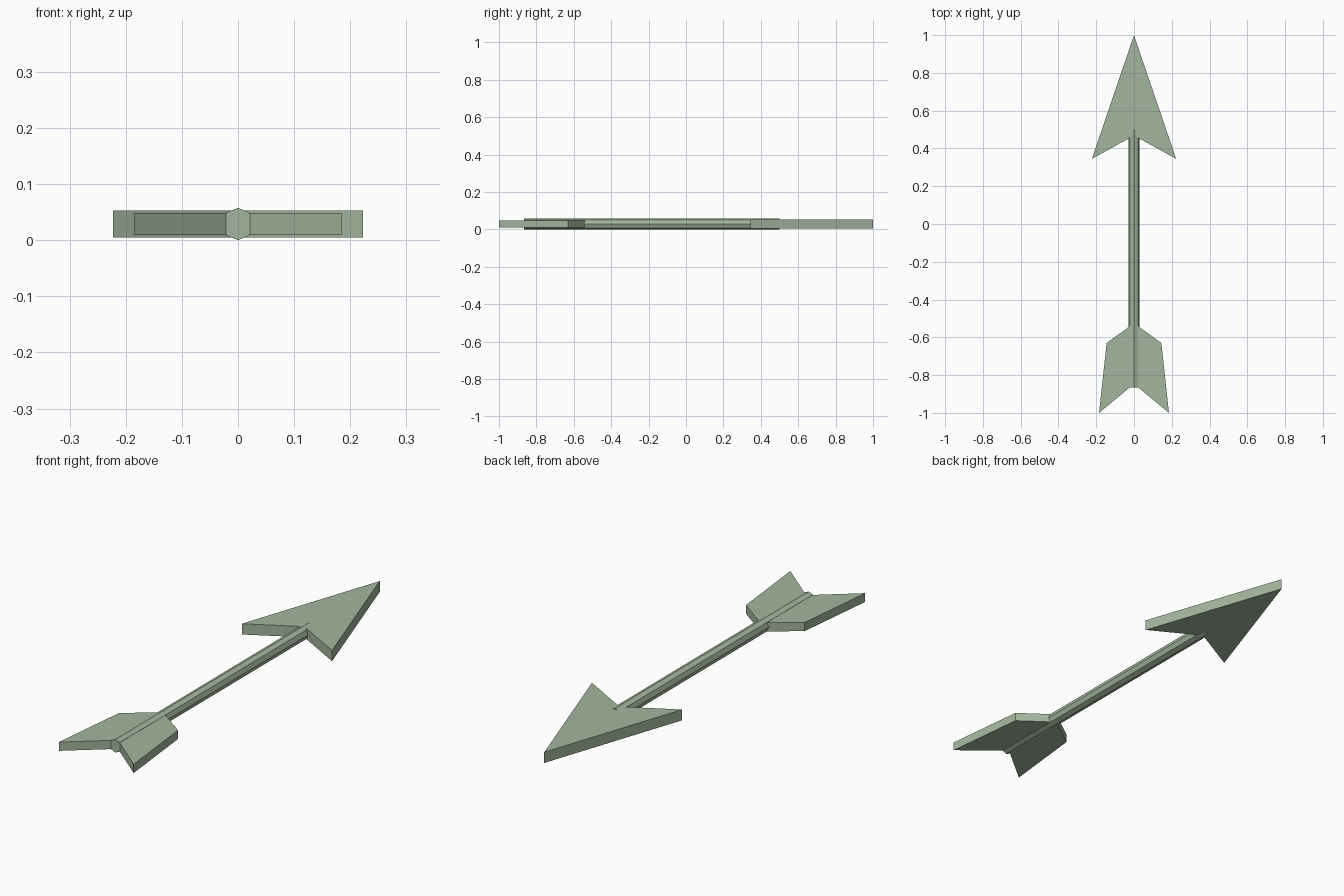
import bpy
import bmesh
import math

cube = bpy.data.objects.get("Cube")
if cube:
    bpy.data.objects.remove(cube, do_unlink=True)

# Single sage green material
SAGE = (0.37, 0.47, 0.34, 1.0)
sage = bpy.data.materials.new("sage_green")
sage.use_nodes = True
sage.diffuse_color = SAGE
bsdf = next(n for n in sage.node_tree.nodes if n.type == 'BSDF_PRINCIPLED')
bsdf.inputs["Base Color"].default_value = SAGE
bsdf.inputs["Roughness"].default_value = 0.8

MID_Z = 0.029      # height of the arrow's axis
RADIUS = 0.0288    # shaft radius


def mirrored_plate(name, half_outline, thickness):
    """Extrude a flat outline, given for +x from front of axis to back of axis."""
    left = [(-x, y) for x, y in reversed(half_outline) if x > 0]
    bm = bmesh.new()
    z = MID_Z - thickness / 2
    face = bm.faces.new([bm.verts.new((x, y, z)) for x, y in half_outline + left])
    top = bmesh.ops.extrude_face_region(bm, geom=[face])
    verts = [g for g in top["geom"] if isinstance(g, bmesh.types.BMVert)]
    bmesh.ops.translate(bm, verts=verts, vec=(0, 0, thickness))
    bmesh.ops.recalc_face_normals(bm, faces=bm.faces)
    # Split the concave caps into clean triangles
    caps = [f for f in bm.faces if len(f.verts) > 4 or abs(f.normal.z) > 0.9]
    bmesh.ops.triangulate(bm, faces=caps)
    mesh = bpy.data.meshes.new(name)
    bm.to_mesh(mesh)
    bm.free()
    mesh.materials.append(sage)
    obj = bpy.data.objects.new(name, mesh)
    bpy.context.collection.objects.link(obj)
    return obj


# Barbed head
mirrored_plate("arrow_head", [(0, 1.0), (0.223, 0.345), (0, 0.468)], 0.048)

# Swept tail feathers
mirrored_plate("tail_feathers",
               [(0, -0.525), (0.145, -0.63), (0.185, -1.0), (0, -0.847)], 0.039)

# Octagonal shaft with a ridge at the top
BACK, FRONT = -0.865, 0.5
bpy.ops.mesh.primitive_cylinder_add(
    vertices=8, radius=RADIUS, depth=FRONT - BACK,
    location=(0, (FRONT + BACK) / 2, MID_Z), rotation=(math.pi / 2, 0, 0))
shaft = bpy.context.object
shaft.name = "shaft"
shaft.data.materials.append(sage)
